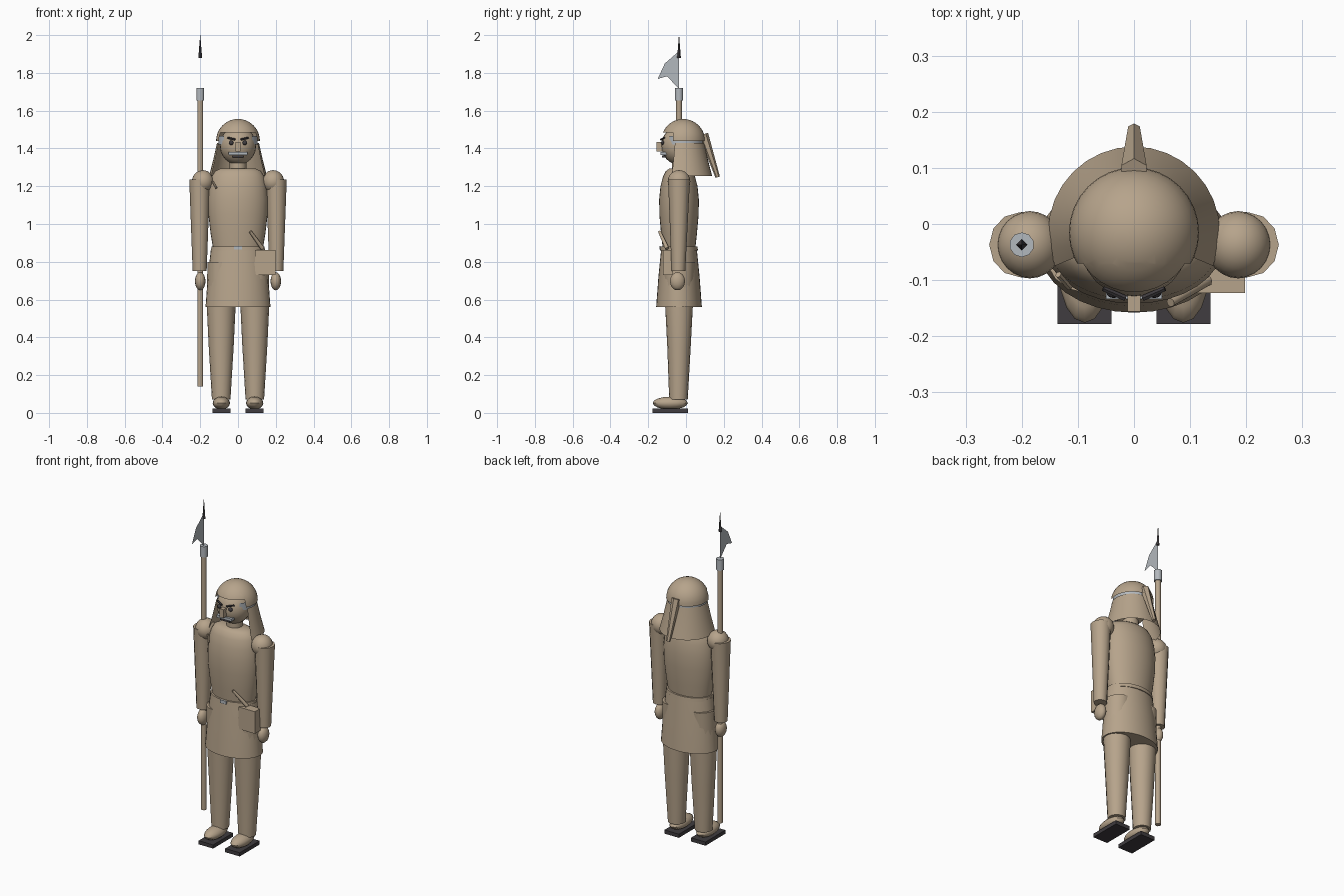
import bpy, bmesh, math
from math import cos, sin, radians
from mathutils import Vector, Matrix

old = bpy.data.objects.get("Cube")
if old:
    bpy.data.objects.remove(old, do_unlink=True)


def material(name, rgb):
    m = bpy.data.materials.new(name)
    m.use_nodes = True
    m.diffuse_color = (*rgb, 1)
    m.node_tree.nodes["Principled BSDF"].inputs["Base Color"].default_value = (*rgb, 1)
    return m


TAN = material("tan", (0.47, 0.37, 0.26))
STEEL = material("steel_grey", (0.45, 0.48, 0.51))
DARK = material("dark_grey", (0.05, 0.045, 0.05))
AXIS = -0.037  # depth of the body's centre line


def finish(name, bm, mat, smooth=True):
    bmesh.ops.recalc_face_normals(bm, faces=bm.faces)
    me = bpy.data.meshes.new(name)
    bm.to_mesh(me)
    bm.free()
    me.materials.append(mat)
    ob = bpy.data.objects.new(name, me)
    bpy.context.collection.objects.link(ob)
    if smooth:
        bpy.ops.object.select_all(action='DESELECT')
        ob.select_set(True)
        bpy.context.view_layer.objects.active = ob
        bpy.ops.object.shade_smooth_by_angle(angle=radians(40))
    return ob


def loft(name, rings, mat, x=0, n=32, arc=None):
    """Skin elliptical rings (z, rx, ry, cy); an arc in degrees gives an open shell."""
    bm = bmesh.new()
    a0, a1 = arc or (0, 360)
    count = n + 1 if arc else n
    rows = []
    for z, rx, ry, cy in rings:
        angles = [radians(a0 + (a1 - a0) * i / n) for i in range(count)]
        rows.append([bm.verts.new((x + rx * cos(a), cy + ry * sin(a), z)) for a in angles])
    for low, high in zip(rows, rows[1:]):
        for i in range(n):
            j = (i + 1) % count
            bm.faces.new((low[i], low[j], high[j], high[i]))
    if not arc:
        bm.faces.new(rows[0])
        bm.faces.new(rows[-1])
    return finish(name, bm, mat)


def ellipsoid(name, centre, radii, mat, seg=24):
    bm = bmesh.new()
    mtx = Matrix.Translation(centre) @ Matrix.Diagonal((*radii, 1))
    bmesh.ops.create_uvsphere(bm, u_segments=seg, v_segments=seg // 2, radius=1, matrix=mtx)
    return finish(name, bm, mat)


def box(name, low, high, mat):
    low, high = Vector(low), Vector(high)
    bm = bmesh.new()
    mtx = Matrix.Translation((low + high) / 2) @ Matrix.Diagonal((*(high - low), 1))
    bmesh.ops.create_cube(bm, size=1, matrix=mtx)
    return finish(name, bm, mat, False)


def rod(name, start, end, r1, r2, mat, n=10):
    start, end = Vector(start), Vector(end)
    d = end - start
    bm = bmesh.new()
    mtx = Matrix.Translation((start + end) / 2) @ d.to_track_quat('Z', 'Y').to_matrix().to_4x4()
    bmesh.ops.create_cone(bm, cap_ends=True, segments=n, radius1=r1, radius2=r2,
                          depth=d.length, matrix=mtx)
    return finish(name, bm, mat, n > 4)


# Torso, coat skirt and belt
loft("torso", [(0.86, 0.13, 0.085, AXIS), (0.95, 0.145, 0.095, AXIS),
               (1.05, 0.157, 0.104, AXIS), (1.13, 0.159, 0.105, AXIS),
               (1.2, 0.152, 0.098, AXIS), (1.25, 0.14, 0.085, AXIS),
               (1.28, 0.122, 0.07, AXIS), (1.295, 0.09, 0.05, AXIS)], TAN)
loft("coat_skirt", [(0.56, 0.172, 0.121, AXIS), (0.72, 0.16, 0.109, AXIS),
                    (0.87, 0.143, 0.094, AXIS)], TAN)
loft("belt", [(0.86, 0.142, 0.1, AXIS), (0.882, 0.14, 0.098, AXIS)], TAN)
box("belt_buckle", (-0.02, -0.141, 0.864), (0.02, -0.134, 0.883), STEEL)
box("pouch", (0.09, -0.123, 0.73), (0.198, -0.07, 0.862), TAN)
rod("dagger_handle", (0.065, -0.14, 0.96), (0.13, -0.1, 0.87), 0.008, 0.011, TAN)
rod("collar_pin", (-0.135, -0.09, 1.225), (-0.115, -0.113, 1.19), 0.006, 0.006, TAN, 6)

# Limbs, mirrored left and right
for side, s in (("left", 1), ("right", -1)):
    loft(side + "_leg", [(0.07, 0.049, 0.049, -0.04), (0.35, 0.066, 0.062, AXIS),
                         (0.56, 0.076, 0.073, AXIS), (0.8, 0.073, 0.085, AXIS)],
         TAN, x=s * 0.089, n=16)
    ellipsoid(side + "_shoe", (s * 0.088, -0.083, 0.052), (0.046, 0.093, 0.034), TAN, 16)
    box(side + "_sole", (s * 0.088 - 0.048, -0.178, 0), (s * 0.088 + 0.048, 0.01, 0.022), DARK)
    loft(side + "_arm", [(0.75, 0.037, 0.036, -0.04), (1.235, 0.055, 0.058, AXIS)],
         TAN, x=s * 0.203, n=12)
    ellipsoid(side + "_shoulder", (s * 0.186, AXIS, 1.225), (0.058, 0.06, 0.06), TAN)
    ellipsoid(side + "_hand", (s * 0.2, -0.045, 0.697), (0.028, 0.04, 0.048), TAN, 16)
    # Eyes and brows
    ellipsoid(side + "_eye", (s * 0.036, -0.123, 1.43), (0.013, 0.009, 0.012), DARK, 12)
    rod(side + "_brow", (s * 0.016, -0.132, 1.447), (s * 0.055, -0.115, 1.457),
        0.006, 0.005, DARK, 6)

# Head and face
loft("neck", [(1.27, 0.045, 0.045, -0.03), (1.35, 0.045, 0.045, -0.03)], TAN, n=16)
ellipsoid("head", (0, -0.035, 1.415), (0.096, 0.096, 0.102), TAN)
box("nose", (-0.012, -0.156, 1.385), (0.012, -0.11, 1.435), TAN)
box("moustache", (-0.05, -0.134, 1.366), (0.05, -0.1, 1.381), STEEL)
box("mouth", (-0.03, -0.126, 1.352), (0.03, -0.1, 1.362), DARK)

# Helmet dome, cut higher over the face
HELM_Y, RIM, BROW = -0.015, 1.44, 1.485
bm = bmesh.new()
bmesh.ops.create_uvsphere(bm, u_segments=32, v_segments=20, radius=0.116,
                          matrix=Matrix.Translation((0, HELM_Y, RIM)))
for co, no in (((0, 0, BROW), (0, 0, 1)), ((0, -0.07, 0), (0, 1, 0))):
    bmesh.ops.bisect_plane(bm, geom=bm.verts[:] + bm.edges[:] + bm.faces[:],
                           plane_co=co, plane_no=no)
cut = []
for f in bm.faces:
    c = f.calc_center_median()
    if c.z < RIM or (c.z < BROW and c.y < -0.07):
        cut.append(f)
bmesh.ops.delete(bm, geom=cut, context='FACES')
finish("helmet", bm, TAN)

# Headband, neck curtain and hanging tail
loft("headband", [(1.42, 0.104, 0.104, HELM_Y), (1.465, 0.104, 0.104, HELM_Y)],
     STEEL, arc=(-45, 225))
loft("neck_curtain", [(1.255, 0.153, 0.153, HELM_Y), (1.34, 0.131, 0.131, HELM_Y),
                      (1.43, 0.111, 0.111, HELM_Y)], TAN, n=20, arc=(-23, 203))
rod("helmet_tail", (0, 0.092, 1.475), (0, 0.168, 1.248), 0.026, 0.012, TAN, 6)

# Polearm
SX = -0.2
rod("spear_shaft", (SX, AXIS, 0.14), (SX, AXIS, 1.68), 0.016, 0.016, TAN)
rod("spear_ferrule", (SX, AXIS, 1.655), (SX, AXIS, 1.72), 0.022, 0.022, STEEL)
rod("spear_spike", (SX, AXIS, 1.88), (SX, AXIS, 2.0), 0.01, 0.0005, DARK, 4)
bm = bmesh.new()
outline = [(AXIS, 1.915), (-0.112, 1.85), (-0.15, 1.768), (-0.1, 1.782), (AXIS, 1.715)]
bm.faces.new([bm.verts.new((SX, y, z)) for y, z in outline])
finish("axe_blade", bm, STEEL, False)
